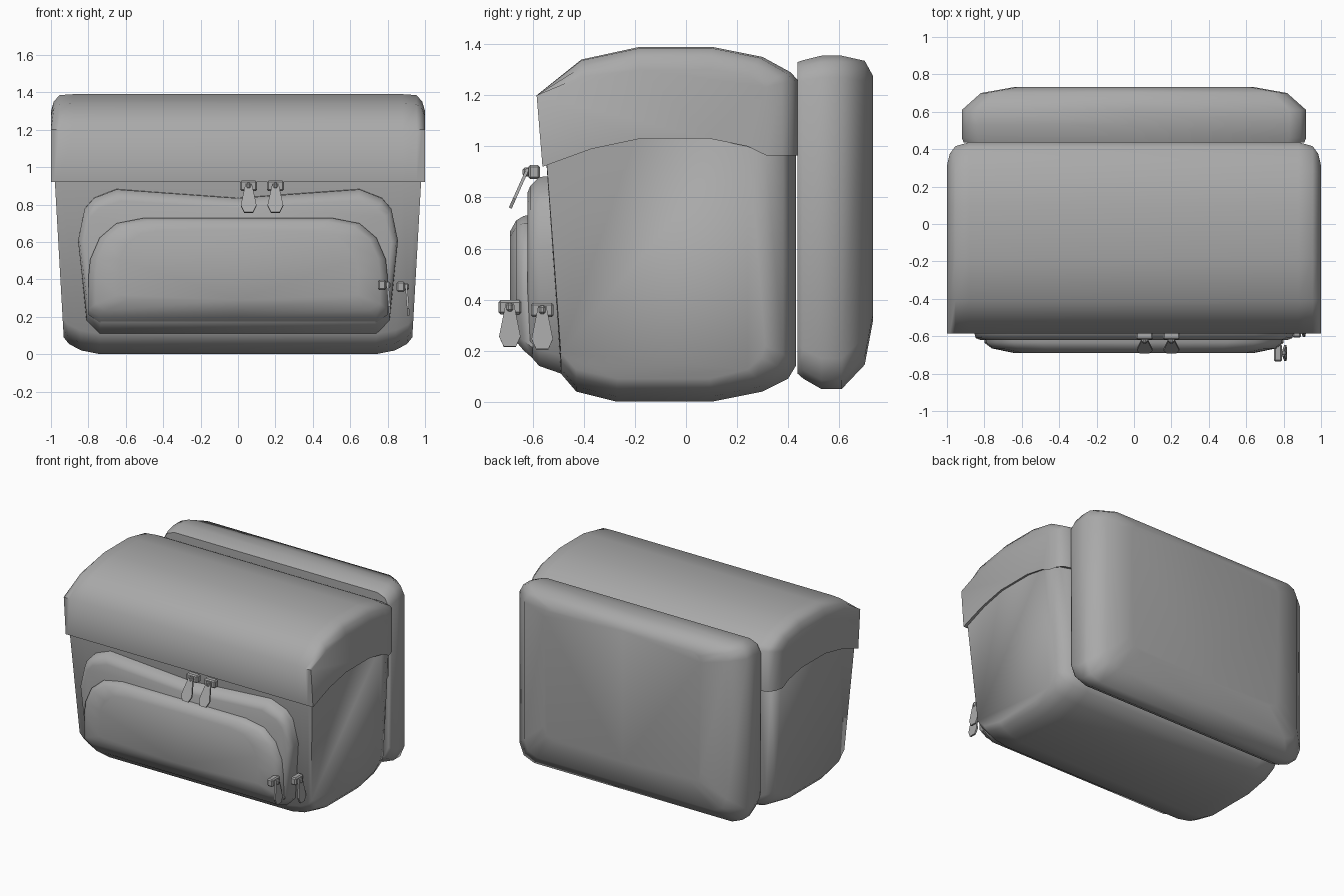
import bpy, bmesh, math
from mathutils import Matrix, Vector

if "Cube" in bpy.data.objects:
    bpy.data.objects.remove(bpy.data.objects["Cube"])

grey = bpy.data.materials.new("grey fabric")
grey.diffuse_color = (0.4, 0.4, 0.4, 1)
grey.use_nodes = True
grey.node_tree.nodes["Principled BSDF"].inputs["Base Color"].default_value = grey.diffuse_color


def finish(name, bm, angle=60):
    bmesh.ops.recalc_face_normals(bm, faces=bm.faces)
    me = bpy.data.meshes.new(name)
    bm.to_mesh(me)
    bm.free()
    me.materials.append(grey)
    ob = bpy.data.objects.new(name, me)
    bpy.context.collection.objects.link(ob)
    bpy.ops.object.select_all(action='DESELECT')
    ob.select_set(True)
    bpy.context.view_layer.objects.active = ob
    bpy.ops.object.shade_smooth_by_angle(angle=math.radians(angle))
    return ob


def loft(name, rings, angle=60):
    """Skin a row of equal-length rings and cap both ends."""
    bm = bmesh.new()
    vs = [[bm.verts.new(p) for p in r] for r in rings]
    n = len(rings[0])
    for a, b in zip(vs, vs[1:]):
        for i in range(n):
            j = (i + 1) % n
            bm.faces.new((a[i], a[j], b[j], b[i]))
    bm.faces.new(vs[0])
    bm.faces.new(vs[-1])
    return finish(name, bm, angle)


def cushion(name, half, layers):
    """Mirror a half outline (x, z) and stack it along y; layer = y, x scale, low z, high z."""
    outline = half + [(-x, z) for x, z in reversed(half) if x > 0]
    lo, hi = min(z for x, z in half), max(z for x, z in half)
    rings = [[(x * sx, y, a + (z - lo) / (hi - lo) * (b - a)) for x, z in outline]
             for y, sx, a, b in layers]
    return loft(name, rings)


def back_round(y, amount):
    return y - amount * max(0, y / 0.43) ** 2


# Main bag: side profile lofted across x, rounded at bottom and back corners
body_profile = [(-0.547, 0.94), (-0.49, 0.11), (-0.43, 0.04), (-0.27, 0), (0.1, 0),
                (0.3, 0.04), (0.40, 0.09), (0.43, 0.14), (0.43, 1.0),
                (0.3, 1.06), (0.1, 1.09), (-0.18, 1.09), (-0.37, 1.05)]
half_body = [(0.79, 0, 0), (0.90, 0.02, 0.02), (0.97, 0.055, 0.05), (1.0, 0.09, 0.12)]
rings = []
for s, up, back in [(-s, u, b) for s, u, b in reversed(half_body)] + half_body:
    rings.append([(s * (0.932 + 0.052 * z), back_round(y, back), up + z * (1 - up / 1.1))
                  for y, z in body_profile])
loft("bag_body", rings)

# Domed lid wrapping over the bag
lid_profile = [(-0.562, 0.92), (-0.585, 1.2), (-0.41, 1.34), (-0.18, 1.39), (0.1, 1.39),
               (0.3, 1.35), (0.41, 1.29), (0.437, 1.26), (0.437, 0.965),
               (0.3, 1.0), (0.1, 1.03), (-0.18, 1.03), (-0.37, 0.99)]
half_lid = [(0.88, 0, 0), (0.955, 0.005, 0.02), (0.985, 0.04, 0.06), (1.0, 0.09, 0.12)]
rings = []
for s, down, back in [(-s, d, b) for s, d, b in reversed(half_lid)] + half_lid:
    rings.append([(s, back_round(y, back), z - down * max(0, (z - 1.2) / 0.19))
                  for y, z in lid_profile])
loft("lid", rings)

# Padded back panel
cushion("back_pad",
        [(0, 0.05), (0.80, 0.05), (0.885, 0.085), (0.92, 0.17), (0.92, 1.27),
         (0.89, 1.33), (0.83, 1.355), (0, 1.355)],
        [(0.437, 0.99, 0.11, 1.33), (0.46, 1, 0.09, 1.338), (0.53, 1, 0.05, 1.355),
         (0.61, 1, 0.05, 1.355), (0.70, 0.89, 0.145, 1.335), (0.733, 0.69, 0.32, 1.275)])

# Large pocket with a dipped top edge
cushion("large_pocket",
        [(0, 0.10), (0.74, 0.10), (0.81, 0.17), (0.855, 0.6), (0.82, 0.78),
         (0.77, 0.84), (0.65, 0.89), (0, 0.84)],
        [(-0.46, 1, 0.10, 0.89), (-0.575, 1, 0.14, 0.88), (-0.61, 0.99, 0.18, 0.845),
         (-0.62, 0.96, 0.21, 0.82)])

# Small pocket in front of it
cushion("front_pocket",
        [(0, 0.18), (0.74, 0.18), (0.80, 0.22), (0.80, 0.4), (0.79, 0.5),
         (0.74, 0.62), (0.65, 0.70), (0.5, 0.73), (0, 0.73)],
        [(-0.60, 1, 0.17, 0.73), (-0.635, 1, 0.20, 0.728), (-0.665, 0.95, 0.235, 0.71),
         (-0.69, 0.80, 0.29, 0.665)])


def zipper_pull(name, loc, yaw, tilt):
    bm = bmesh.new()
    # slider block and the loop that holds the tab
    for size, off in (((0.09, 0.045, 0.055), (0, 0, 0)), ((0.025, 0.03, 0.035), (0, -0.03, 0))):
        bmesh.ops.create_cube(bm, size=1, matrix=Matrix.Translation(off) @ Matrix.Diagonal((*size, 1)))
    bmesh.ops.bevel(bm, geom=bm.edges[:], offset=0.008, segments=1, affect='EDGES')
    # hanging tab
    shape = [(-0.016, 0.015), (0.016, 0.015), (0.042, -0.115), (0.024, -0.155),
             (-0.024, -0.155), (-0.042, -0.115)]
    swing = Matrix.Translation((0, -0.03, 0)) @ Matrix.Rotation(-tilt, 4, 'X')
    front, back = ([bm.verts.new(swing @ Vector((x, y, z))) for x, z in shape]
                   for y in (-0.006, 0.006))
    bm.faces.new(front)
    bm.faces.new(back[::-1])
    for i in range(6):
        j = (i + 1) % 6
        bm.faces.new((front[i], back[i], back[j], front[j]))
    bm.transform(Matrix.Translation(loc) @ Matrix.Rotation(yaw, 4, 'Z'))
    finish(name, bm, 30)


quarter = math.pi / 2
zipper_pull("top_zipper_pull_left", (0.057, -0.595, 0.9), 0, 0.42)
zipper_pull("top_zipper_pull_right", (0.2, -0.595, 0.9), 0, 0.42)
zipper_pull("front_pocket_zipper_pull", (0.77, -0.69, 0.37), quarter, 0.08)
zipper_pull("large_pocket_zipper_pull", (0.87, -0.563, 0.36), quarter, 0.08)
